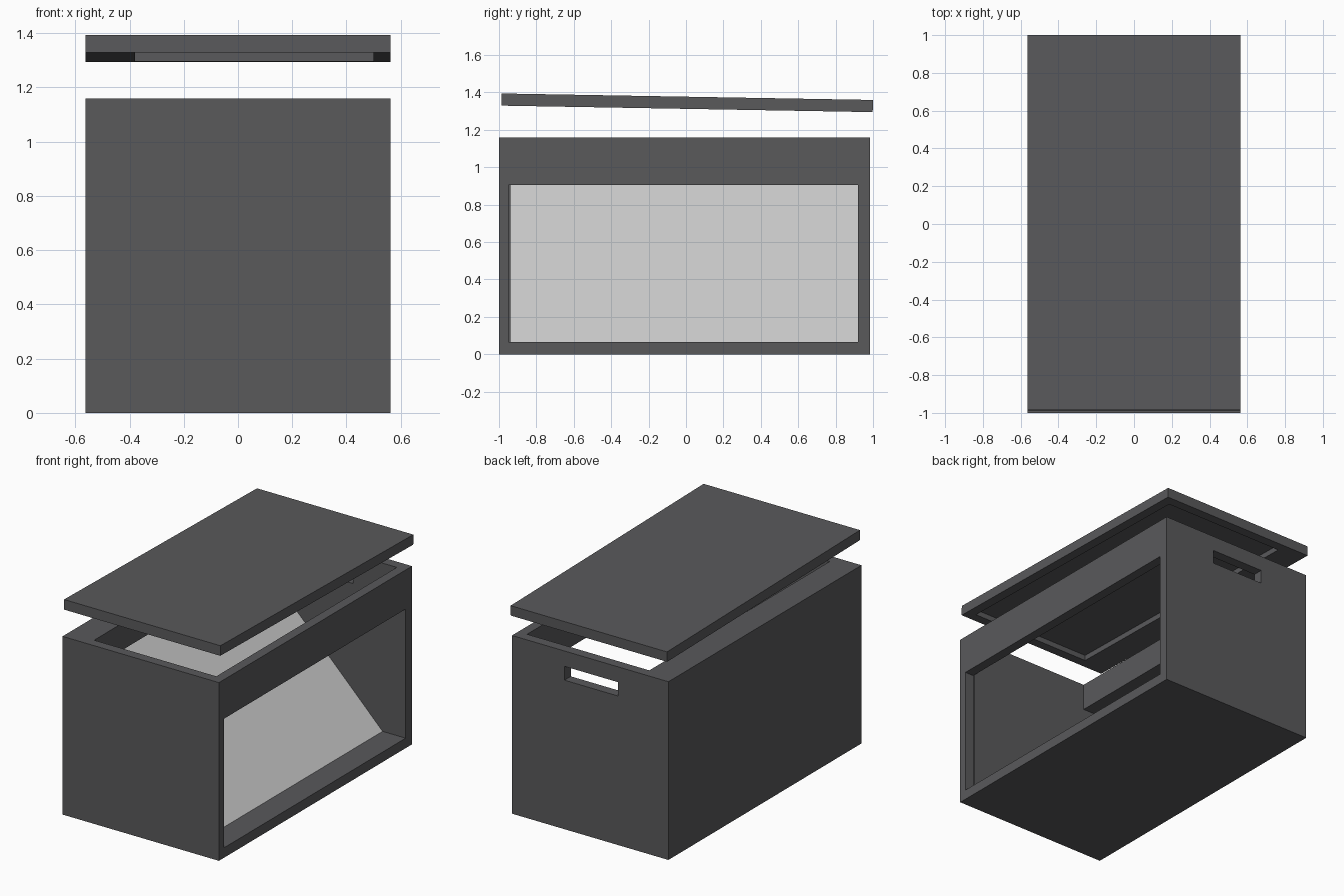
import bpy, bmesh, math

if "Cube" in bpy.data.objects:
    bpy.data.objects.remove(bpy.data.objects["Cube"])

dark = bpy.data.materials.new("dark_grey")
dark.diffuse_color = (0.10, 0.10, 0.105, 1)
dark.use_nodes = True
dark.node_tree.nodes["Principled BSDF"].inputs["Base Color"].default_value = dark.diffuse_color


def prism(name, profile, y0, y1, mat=None):
    """Extrude an XZ profile along y from y0 to y1."""
    bm = bmesh.new()
    face = bm.faces.new([bm.verts.new((x, y0, z)) for x, z in profile])
    ext = bmesh.ops.extrude_face_region(bm, geom=[face])
    verts = [v for v in ext["geom"] if isinstance(v, bmesh.types.BMVert)]
    bmesh.ops.translate(bm, vec=(0, y1 - y0, 0), verts=verts)
    bmesh.ops.recalc_face_normals(bm, faces=bm.faces)
    me = bpy.data.meshes.new(name)
    bm.to_mesh(me)
    bm.free()
    ob = bpy.data.objects.new(name, me)
    bpy.context.collection.objects.link(ob)
    if mat:
        me.materials.append(mat)
    return ob


def box(name, x0, x1, y0, y1, z0, z1, mat=None):
    return prism(name, [(x0, z0), (x1, z0), (x1, z1), (x0, z1)], y0, y1, mat)


def cut(target, cutter):
    """Subtract the cutter, bake the result and remove the cutter."""
    cutter.hide_render = True
    mod = target.modifiers.new("cut", 'BOOLEAN')
    mod.operation = 'DIFFERENCE'
    mod.solver = 'EXACT'
    mod.object = cutter
    bpy.context.view_layer.objects.active = target
    bpy.ops.object.modifier_apply(modifier=mod.name)
    bpy.data.objects.remove(cutter)


FRONT, BACK = -0.937, 0.92      # inner faces of the end walls

# Box body, hollowed with a thick overhanging rail at the top left
body = box("box_body", -0.563, 0.563, -1.0, 0.985, 0, 1.16, dark)
cut(body, prism("cavity_cutter", [(-0.5, 0.065), (0.5, 0.065), (0.5, 1.3),
                                  (-0.38, 1.3), (-0.38, 0.985), (-0.5, 0.985)],
                FRONT, BACK))
# Large side opening
cut(body, box("opening_cutter", 0.5, 0.7, -0.95, BACK, 0.065, 0.905))
# Hand slot in the back wall
cut(body, box("handle_cutter", -0.2, 0.185, 0.85, 1.1, 0.97, 1.06))

# Sloping inner panel at 45 degrees
prism("sloped_panel", [(0.397, 0.065), (-0.5, 0.962), (-0.5, 0.948), (0.383, 0.065)],
      FRONT, BACK)

# Lid, recessed underneath and slightly tilted
lid = box("lid", -0.563, 0.563, -0.9925, 0.9925, -0.0325, 0.0325, dark)
cut(lid, box("lid_recess_cutter", -0.38, 0.5, FRONT + 0.0075, BACK + 0.0075, -0.1, 0.003))
lid.location = (0, 0.0065, 1.3445)
lid.rotation_euler = (math.radians(-1), 0, 0)
